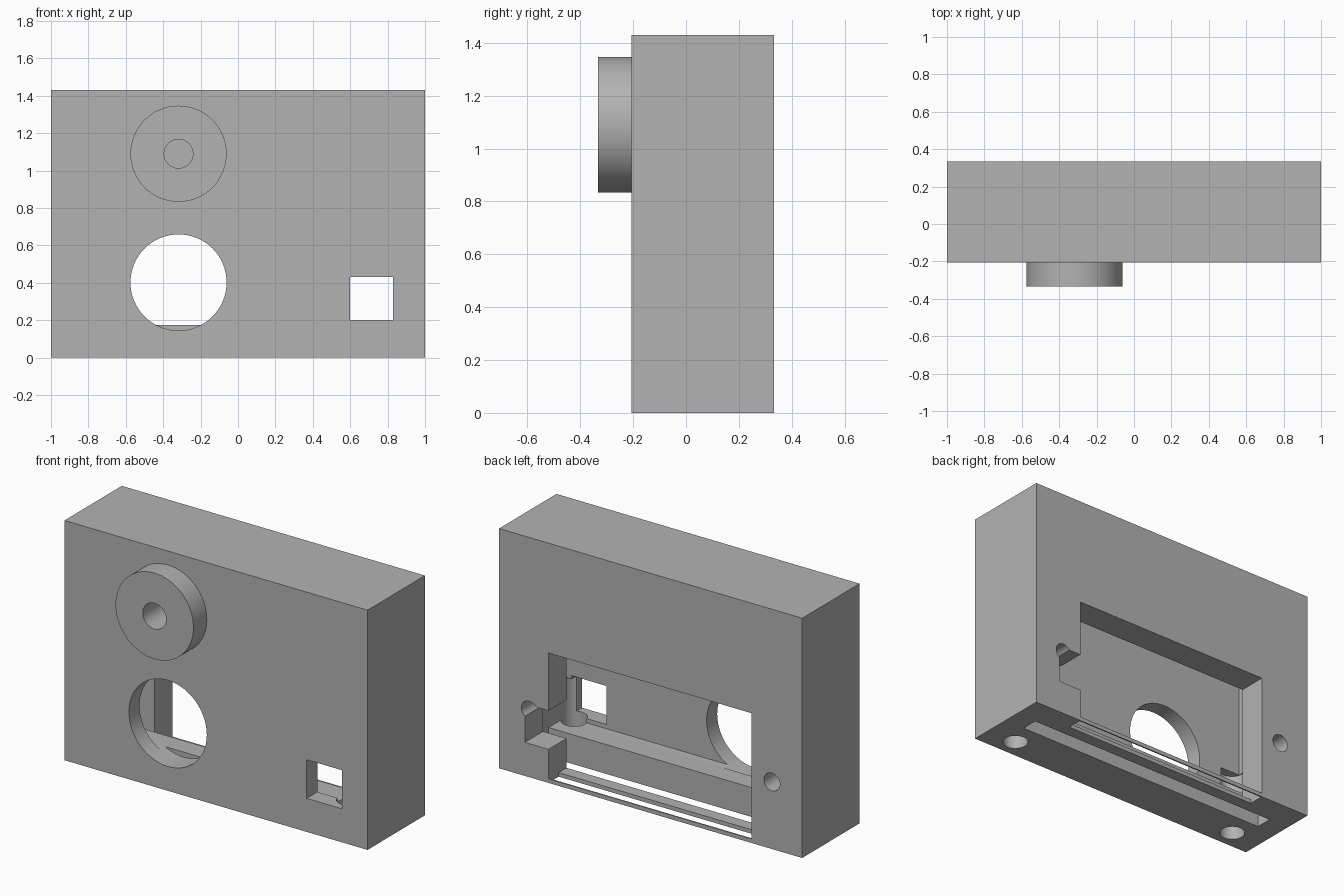
import bpy, math

old = bpy.data.objects.get("Cube")
if old:
    bpy.data.objects.remove(old, do_unlink=True)

grey = bpy.data.materials.new("plain_grey")
grey.use_nodes = True
colour = (0.45, 0.45, 0.45, 1)
grey.diffuse_color = colour
grey.node_tree.nodes["Principled BSDF"].inputs["Base Color"].default_value = colour

FRONT, BACK, TOP = -0.207, 0.333, 1.43


def finish(name):
    ob = bpy.context.object
    ob.name = name
    ob.data.materials.append(grey)
    bpy.ops.object.transform_apply(location=True, rotation=True, scale=True)
    return ob


def box(name, x, y, z):
    """Box from (low, high) ranges on each axis."""
    axes = (x, y, z)
    bpy.ops.mesh.primitive_cube_add(size=1, location=[(a + b) / 2 for a, b in axes])
    bpy.context.object.scale = [b - a for a, b in axes]
    return finish(name)


def rod_y(name, x, z, r, y0, y1):
    bpy.ops.mesh.primitive_cylinder_add(vertices=64, radius=r, depth=y1 - y0,
                                        location=(x, (y0 + y1) / 2, z),
                                        rotation=(math.pi / 2, 0, 0))
    return finish(name)


def rod_z(name, x, y, r, z0, z1):
    bpy.ops.mesh.primitive_cylinder_add(vertices=64, radius=r, depth=z1 - z0,
                                        location=(x, y, (z0 + z1) / 2))
    return finish(name)


def combine(target, tool, operation):
    tool.hide_render = True
    mod = target.modifiers.new(tool.name, 'BOOLEAN')
    mod.operation = operation
    mod.solver = 'EXACT'
    mod.object = tool
    bpy.context.view_layer.objects.active = target
    bpy.ops.object.modifier_apply(modifier=mod.name)
    bpy.data.objects.remove(tool, do_unlink=True)


# Outer case with the round boss on its front
case = box("case", (-1, 1), (FRONT, BACK), (0, TOP))
combine(case, rod_y("boss", -0.318, 1.09, 0.257, -0.333, -0.15), 'UNION')

cutters = [
    # Hollow inside, and the cover slot that opens through the bottom
    box("cavity", (-0.865, 0.865), (-0.107, 0.162), (0.175, 1.3)),
    box("cover_slot", (-0.865, 0.865), (0.06, 0.162), (-0.1, 0.5)),
    # Rear window and the groove in its thin sill
    box("rear_window", (-0.665, 0.675), (0.1, 0.5), (0.024, 0.774)),
    box("sill_groove", (-0.665, 0.675), (0.236, 0.325), (-0.1, 0.1)),
    # Square port running from front to back
    box("square_port", (0.598, 0.83), (-0.5, 0.5), (0.2, 0.43)),
    # Round front openings
    rod_y("round_port", -0.318, 0.402, 0.257, -0.5, -0.06),
    rod_y("boss_hole", -0.318, 1.09, 0.077, -0.5, 0.0),
]
# Mirrored screw holes in the back and the bottom
for side in (-1, 1):
    cutters.append(rod_y("back_screw_hole", side * 0.8, 0.4, 0.053, 0.1, 0.5))
    cutters.append(rod_z("bottom_screw_hole", side * 0.8, -0.09, 0.071, -0.1, 0.41))

for cutter in cutters:
    combine(case, cutter, 'DIFFERENCE')

# One colour, smooth round walls with crisp edges
case.data.materials.clear()
case.data.materials.append(grey)
for face in case.data.polygons:
    face.material_index = 0
bpy.ops.object.select_all(action='DESELECT')
case.select_set(True)
bpy.context.view_layer.objects.active = case
bpy.ops.object.shade_smooth_by_angle(angle=math.radians(30))
